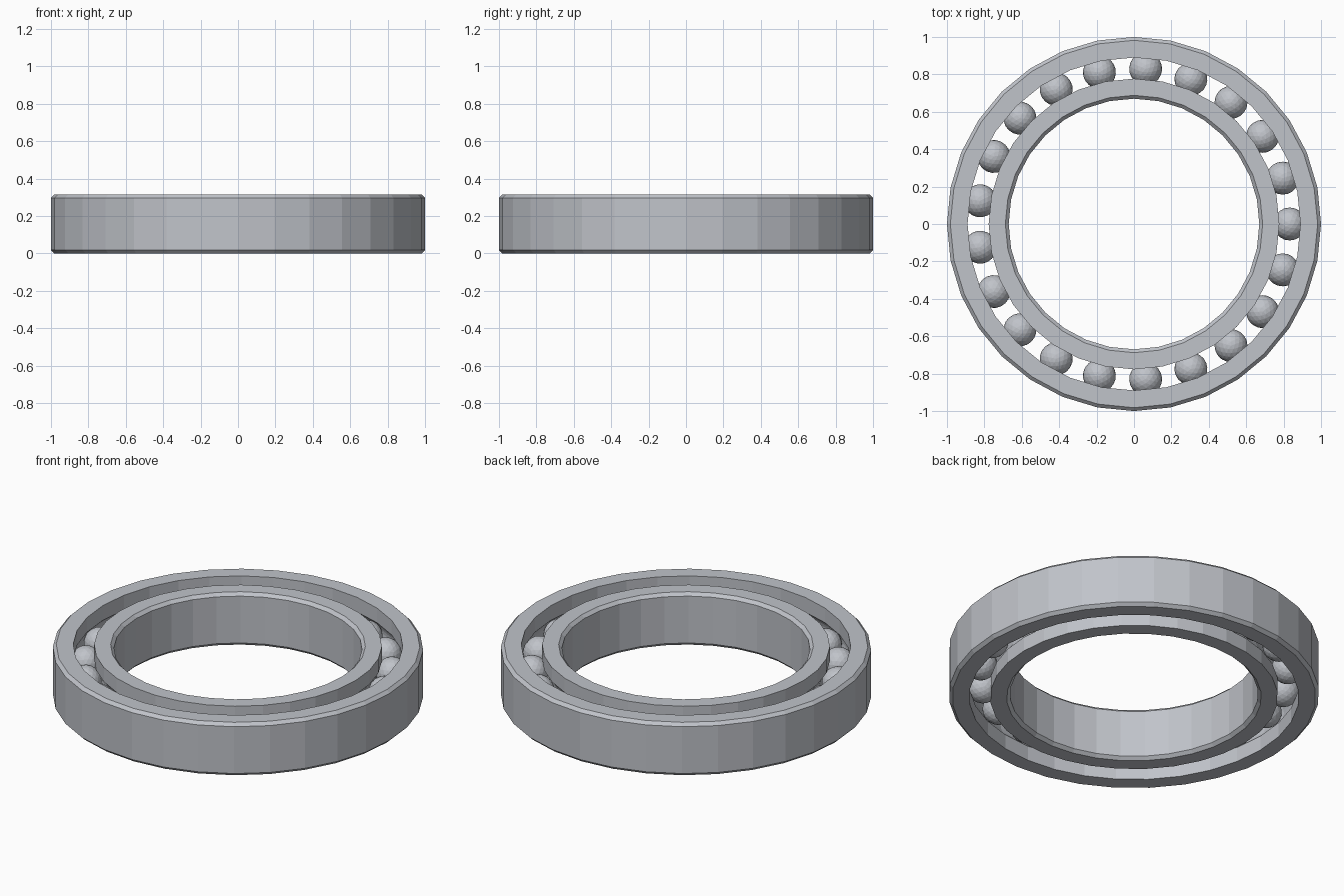
import bpy
import bmesh
import math
from mathutils import Matrix

SIDES, BALLS = 32, 21
HEIGHT, CHAMFER = 0.315, 0.018
MID = HEIGHT / 2
PITCH, BALL_R = 0.832, 0.088

cube = bpy.data.objects.get("Cube")
if cube:
    bpy.data.objects.remove(cube, do_unlink=True)

# Single brushed steel colour
steel = bpy.data.materials.new("steel_grey")
steel.use_nodes = True
colour = (0.53, 0.55, 0.59, 1)
steel.diffuse_color = colour
steel.node_tree.nodes["Principled BSDF"].inputs["Base Color"].default_value = colour


def add_object(name, bm):
    mesh = bpy.data.meshes.new(name)
    bm.to_mesh(mesh)
    bm.free()
    mesh.materials.append(steel)
    obj = bpy.data.objects.new(name, mesh)
    bpy.context.collection.objects.link(obj)
    return obj


def race_ring(name, rim, lip):
    """Lathe a ring with a chamfered rim and a round groove in its lip."""
    inward = 1 if lip > rim else -1
    profile = [(lip, 0), (rim + inward * CHAMFER, 0), (rim, CHAMFER),
               (rim, HEIGHT - CHAMFER), (rim + inward * CHAMFER, HEIGHT), (lip, HEIGHT)]
    # Groove arc concentric with the balls
    groove = BALL_R + 0.003
    reach = math.acos(abs(PITCH - lip) / groove)
    for i in range(9):
        a = reach * (1 - i / 4)
        profile.append((PITCH - inward * groove * math.cos(a), MID + groove * math.sin(a)))

    bm = bmesh.new()
    loops = []
    for s in range(SIDES):
        t = math.tau * s / SIDES
        loops.append([bm.verts.new((r * math.cos(t), r * math.sin(t), z)) for r, z in profile])
    for s, a in enumerate(loops):
        b = loops[(s + 1) % SIDES]
        for i in range(len(profile)):
            j = (i + 1) % len(profile)
            bm.faces.new((a[i], b[i], b[j], a[j]))
    bmesh.ops.recalc_face_normals(bm, faces=bm.faces)
    return add_object(name, bm)


race_ring("outer_ring", 1.0, 0.89)
race_ring("inner_ring", 0.67, 0.777)

# Balls spaced evenly between the rings
for n in range(BALLS):
    bm = bmesh.new()
    bmesh.ops.create_icosphere(bm, subdivisions=3, radius=BALL_R)
    ball = add_object(f"ball_{n + 1}", bm)
    ball.matrix_world = (Matrix.Rotation(math.tau * n / BALLS, 4, "Z")
                         @ Matrix.Translation((PITCH, 0, MID)))
